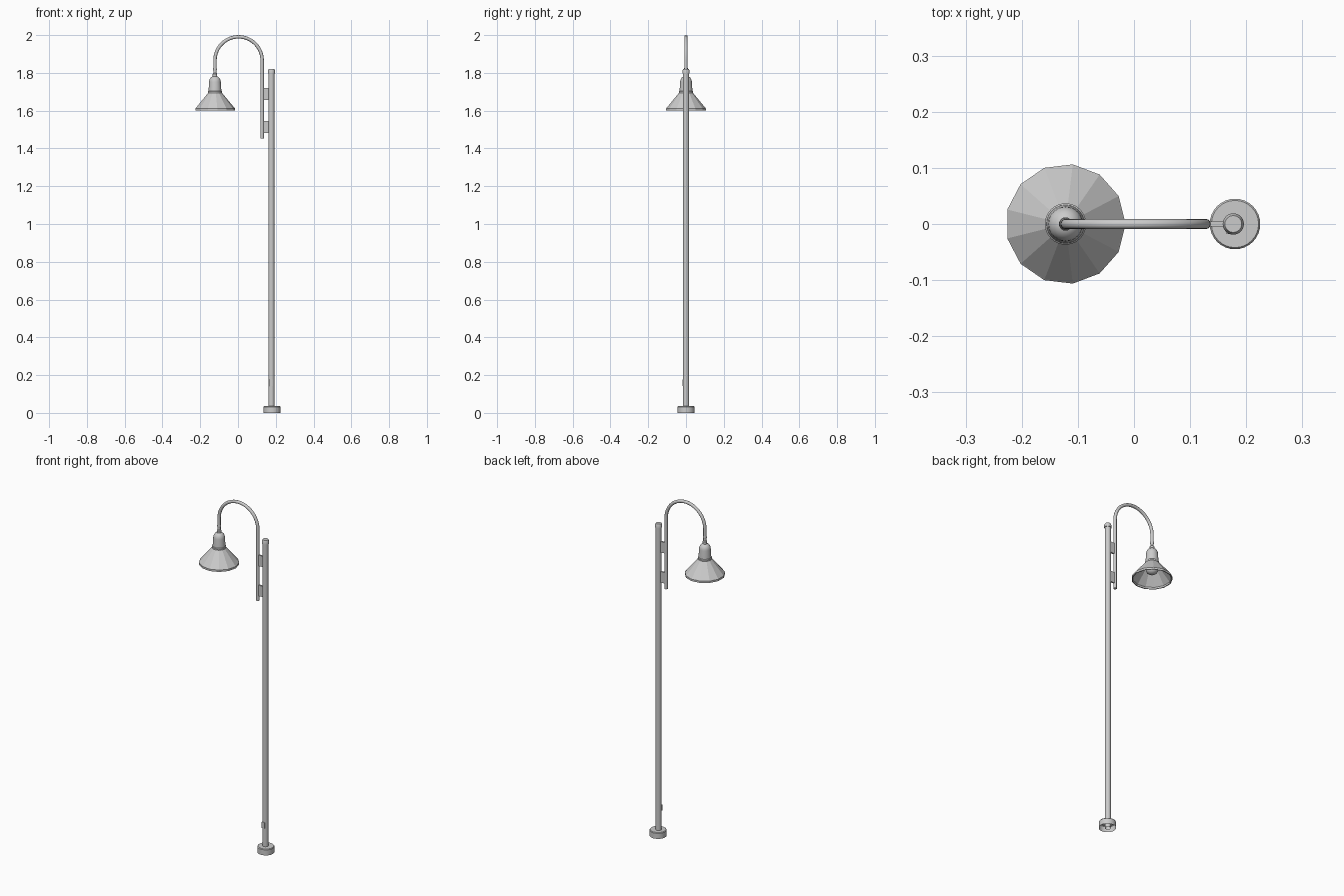
import bpy, bmesh, math
from mathutils import Vector

if "Cube" in bpy.data.objects:
    bpy.data.objects.remove(bpy.data.objects["Cube"])

POLE_X, LAMP_X, TUBE = 0.18, -0.122, 0.009


def finish(name, bm, smooth=True):
    bmesh.ops.remove_doubles(bm, verts=bm.verts, dist=1e-5)
    bmesh.ops.recalc_face_normals(bm, faces=bm.faces)
    mesh = bpy.data.meshes.new(name)
    bm.to_mesh(mesh)
    bm.free()
    obj = bpy.data.objects.new(name, mesh)
    bpy.context.collection.objects.link(obj)
    if smooth:
        bpy.ops.object.select_all(action='DESELECT')
        obj.select_set(True)
        bpy.context.view_layer.objects.active = obj
        bpy.ops.object.shade_smooth_by_angle(angle=math.radians(35))
    return obj


def lathe(name, x, profile, sides=24, smooth=True):
    """Turn a list of (radius, z) around the vertical axis at x."""
    bm = bmesh.new()
    verts = [bm.verts.new((x + r, 0, z)) for r, z in profile]
    edges = [bm.edges.new(p) for p in zip(verts, verts[1:])]
    bmesh.ops.spin(bm, geom=verts + edges, cent=(x, 0, 0), axis=(0, 0, 1),
                   angle=2 * math.pi, steps=sides)
    return finish(name, bm, smooth)


def box(name, centre, size):
    bm = bmesh.new()
    bmesh.ops.create_cube(bm, size=1)
    for v in bm.verts:
        v.co = Vector(a * b for a, b in zip(v.co, size)) + Vector(centre)
    return finish(name, bm, False)


# Post: open-bottomed foot, pole, stepped cap and small hatch
lathe("foot", POLE_X, [(0.045, 0), (0.045, 0.032), (0.042, 0.036), (0.014, 0.036)], 32)
lathe("pole", POLE_X - 0.003, [(0.016, 0), (0.016, 1.805)])
lathe("pole_cap", POLE_X - 0.003, [(0.015, 1.798), (0.019, 1.798), (0.019, 1.811),
                                   (0.015, 1.821), (0, 1.821)])
box("hatch", (POLE_X - 0.006, -0.0155, 0.16), (0.018, 0.004, 0.034))

# Brackets joining the arm to the pole
for label, z in (("lower", 1.513), ("upper", 1.688)):
    box(label + "_bracket", (0.147, 0, z), (0.034, 0.009, 0.063))

# Swan-neck arm: straight leg, half circle, short drop to the lamp
steps = 24
path = [(0.128, 1.452)]
path += [(0.003 + 0.125 * math.cos(math.pi * i / steps),
          1.866 + 0.125 * math.sin(math.pi * i / steps)) for i in range(steps + 1)]
path += [(LAMP_X, 1.80)]
bm = bmesh.new()
rings, sides = [], 12
for i, (x, z) in enumerate(path):
    a, b = path[max(i - 1, 0)], path[min(i + 1, len(path) - 1)]
    t = Vector((b[0] - a[0], 0, b[1] - a[1])).normalized()
    n = Vector((t.z, 0, -t.x))
    rings.append([bm.verts.new(Vector((x, 0, z)) + TUBE * (
        n * math.cos(2 * math.pi * k / sides) + Vector((0, math.sin(2 * math.pi * k / sides), 0))))
        for k in range(sides)])
for r, s in zip(rings, rings[1:]):
    for k in range(sides):
        m = (k + 1) % sides
        bm.faces.new((r[k], r[m], s[m], s[k]))
bm.faces.new(rings[0])
bm.faces.new(rings[-1])
finish("arm", bm)

# Lamp: knuckle, domed housing, faceted shade and bulb
lathe("knuckle", LAMP_X, [(0, 1.828), (0.009, 1.826), (0.011, 1.818), (0.008, 1.81),
                          (0.008, 1.80), (0.012, 1.795), (0.012, 1.78)], 16)
dome = [(0.031 * math.sin(a), 1.752 + 0.033 * math.cos(a))
        for a in (math.pi / 2 * i / 6 for i in range(7))]
lathe("housing", LAMP_X, dome + [(0.034, 1.705), (0.037, 1.702), (0.037, 1.694),
                                 (0.030, 1.692)])
lathe("shade", LAMP_X, [(0.034, 1.698), (0.105, 1.613), (0.107, 1.611), (0.107, 1.60),
                        (0.102, 1.60), (0.102, 1.610), (0.031, 1.694), (0, 1.694)],
      13, smooth=False)
bulb = [(0.032 * math.sin(a), 1.656 - 0.026 * math.cos(a))
        for a in (math.pi / 2 * i / 6 for i in range(7))]
lathe("bulb", LAMP_X, bulb + [(0.032, 1.668), (0.022, 1.672), (0.022, 1.695)])
